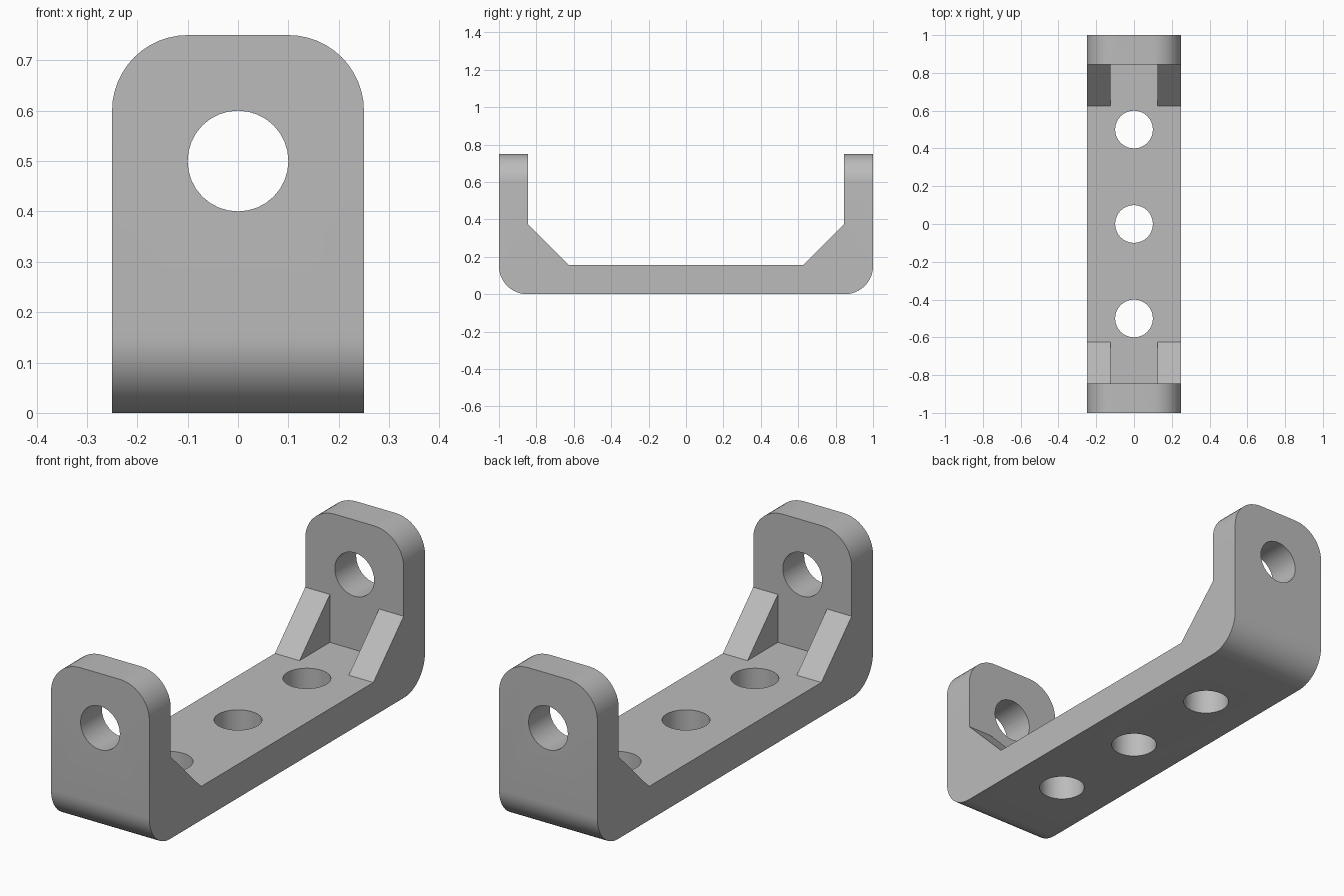
import bpy, bmesh, math
from mathutils import Vector

cube = bpy.data.objects.get("Cube")
if cube:
    bpy.data.objects.remove(cube, do_unlink=True)

HALF_LENGTH, HALF_WIDTH, HEIGHT = 1.0, 0.25, 0.75
WALL, ROUND, HOLE = 0.155, 0.15, 0.1
INNER = HALF_LENGTH - WALL
GUSSET = 0.22

metal = bpy.data.materials.new("grey metal")
metal.use_nodes = True
grey = (0.5, 0.5, 0.5, 1)
metal.diffuse_color = grey
metal.node_tree.nodes["Principled BSDF"].inputs["Base Color"].default_value = grey


def prism(name, points, axis, half):
    """Extrude a 2D outline symmetrically along x (outline y, z), y (x, z) or z (x, y)."""
    place = {"x": lambda a, b, d: (d, a, b),
             "y": lambda a, b, d: (a, d, b),
             "z": lambda a, b, d: (a, b, d)}[axis]
    bm = bmesh.new()
    face = bm.faces.new([bm.verts.new(place(a, b, -half)) for a, b in points])
    grown = bmesh.ops.extrude_face_region(bm, geom=[face])["geom"]
    verts = [g for g in grown if isinstance(g, bmesh.types.BMVert)]
    bmesh.ops.translate(bm, verts=verts, vec=Vector(place(0, 0, 2 * half)))
    bmesh.ops.recalc_face_normals(bm, faces=bm.faces)
    mesh = bpy.data.meshes.new(name)
    bm.to_mesh(mesh)
    bm.free()
    mesh.materials.append(metal)
    obj = bpy.data.objects.new(name, mesh)
    bpy.context.collection.objects.link(obj)
    return obj


def arc(cx, cy, r, start, end, steps):
    angles = [math.radians(start + (end - start) * i / steps) for i in range(steps + 1)]
    return [(cx + r * math.cos(t), cy + r * math.sin(t)) for t in angles]


def combine(target, cutter, operation):
    """Apply a boolean and discard its cutter."""
    cutter.hide_render = True
    mod = target.modifiers.new(operation, "BOOLEAN")
    mod.operation, mod.object, mod.solver = operation, cutter, "EXACT"
    bpy.context.view_layer.objects.active = target
    bpy.ops.object.modifier_apply(modifier=mod.name)
    bpy.data.objects.remove(cutter, do_unlink=True)


# U-shaped side profile with rounded heels and sloped gussets
half_profile = arc(HALF_LENGTH - ROUND, ROUND, ROUND, -90, 0, 12) + [
    (HALF_LENGTH, HEIGHT), (INNER, HEIGHT),
    (INNER, WALL + GUSSET), (INNER - GUSSET, WALL)]
mirrored = [(-y, z) for y, z in reversed(half_profile)]
bracket = prism("bracket", half_profile + mirrored, "x", HALF_WIDTH + 0.1)

# Round the upper corners of both end plates
corner = arc(HALF_WIDTH - ROUND, HEIGHT - ROUND, ROUND, 0, 90, 12)
outline = [(HALF_WIDTH, -0.1)] + corner
outline += [(-x, z) for x, z in reversed(outline)]
combine(bracket, prism("plate_outline", outline, "y", 1.2), "INTERSECT")

# Open the middle so that gussets remain only along the edges
slot = HALF_WIDTH / 2
combine(bracket, prism("gusset_gap", [(-slot, WALL), (slot, WALL), (slot, 1), (-slot, 1)],
                       "y", INNER), "DIFFERENCE")

# Three floor holes and one bore through both end plates
circle = arc(0, 0, HOLE, 0, 360, 32)[:-1]
for y in (-0.5, 0, 0.5):
    combine(bracket, prism("floor_hole", [(a, b + y) for a, b in circle], "z", 0.4), "DIFFERENCE")
combine(bracket, prism("plate_bore", [(a, b + 0.5) for a, b in circle], "y", 1.2), "DIFFERENCE")

# Smooth the rounds and keep the edges crisp
bpy.ops.object.select_all(action="DESELECT")
bracket.select_set(True)
bpy.context.view_layer.objects.active = bracket
bpy.ops.object.shade_smooth_by_angle(angle=math.radians(30))
